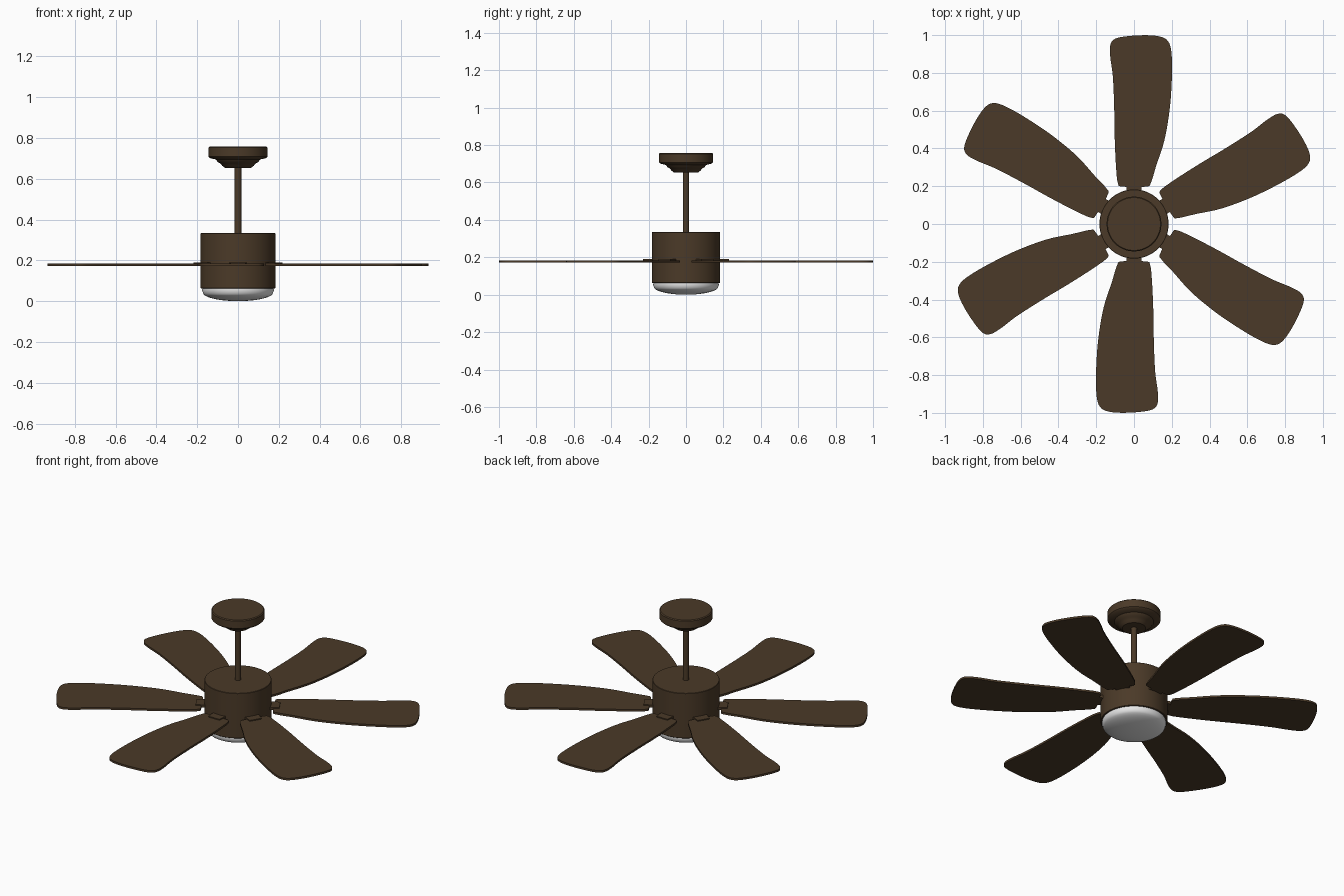
import bpy, bmesh, math
from mathutils import Matrix, Vector

if "Cube" in bpy.data.objects:
    bpy.data.objects.remove(bpy.data.objects["Cube"])


def material(name, rgb):
    m = bpy.data.materials.new(name)
    m.diffuse_color = (*rgb, 1)
    m.use_nodes = True
    m.node_tree.nodes["Principled BSDF"].inputs["Base Color"].default_value = m.diffuse_color
    return m


BRONZE = material("dark_bronze", (0.070, 0.042, 0.021))
GLASS = material("frosted_white", (0.85, 0.85, 0.85))


def finish(name, bm, mat, angle=35):
    bmesh.ops.recalc_face_normals(bm, faces=bm.faces)
    me = bpy.data.meshes.new(name)
    bm.to_mesh(me)
    bm.free()
    me.materials.append(mat)
    ob = bpy.data.objects.new(name, me)
    bpy.context.collection.objects.link(ob)
    bpy.ops.object.select_all(action='DESELECT')
    ob.select_set(True)
    bpy.context.view_layer.objects.active = ob
    bpy.ops.object.shade_smooth_by_angle(angle=math.radians(angle))
    return ob


def lathe(name, profile, mat, steps=64):
    """Spin an (r, z) profile that starts and ends on the axis."""
    bm = bmesh.new()
    vs = [bm.verts.new((r, 0, z)) for r, z in profile]
    es = [bm.edges.new(p) for p in zip(vs, vs[1:])]
    bmesh.ops.spin(bm, geom=vs + es, cent=(0, 0, 0), axis=(0, 0, 1),
                   angle=math.tau, steps=steps, use_duplicate=False)
    bmesh.ops.remove_doubles(bm, verts=bm.verts, dist=1e-5)
    return finish(name, bm, mat)


def smooth_loop(pts, n=5):
    """Closed Catmull-Rom curve through the points."""
    out = []
    for i in range(len(pts)):
        a, b, c, d = (Vector(pts[(i + k) % len(pts)]) for k in (-1, 0, 1, 2))
        for j in range(n):
            t = j / n
            out.append(0.5 * (2 * b + (c - a) * t + (2 * a - 5 * b + 4 * c - d) * t ** 2
                              + (3 * b - a - 3 * c + d) * t ** 3))
    return out


def prism(name, pts, z0, z1, mat, rot):
    bm = bmesh.new()
    f = bm.faces.new([bm.verts.new((x, y, z0)) for x, y in pts])
    ext = bmesh.ops.extrude_face_region(bm, geom=[f])
    top = [v for v in ext["geom"] if isinstance(v, bmesh.types.BMVert)]
    bmesh.ops.translate(bm, verts=top, vec=(0, 0, z1 - z0))
    bmesh.ops.transform(bm, verts=bm.verts, matrix=Matrix.Rotation(rot, 4, 'Z'))
    return finish(name, bm, mat)


# Ceiling mount, rod and motor drum
lathe("ceiling_canopy", [(0, 0.757), (0.140, 0.757), (0.145, 0.752), (0.145, 0.708),
                         (0.138, 0.701), (0.108, 0.694), (0.098, 0.680), (0.088, 0.676),
                         (0.078, 0.664), (0.064, 0.653), (0, 0.652)], BRONZE)
lathe("down_rod", [(0, 0.66), (0.017, 0.66), (0.017, 0.33), (0, 0.33)], BRONZE, 32)
lathe("motor_housing", [(0, 0.334), (0.181, 0.334), (0.183, 0.332), (0.183, 0.064),
                        (0.181, 0.062), (0, 0.062)], BRONZE)

# Light bowl
bowl = [(0, 0.065), (0.174, 0.065), (0.176, 0.052), (0.172, 0.042)]
bowl += [(0.172 * math.cos(a), 0.042 - 0.042 * math.sin(a))
         for a in (math.radians(10 * k) for k in range(1, 9))]
lathe("light_bowl", bowl + [(0, 0)], GLASS)

# Six curved blades, each with a bracket
outline = smooth_loop([
    (-0.060, 0.198), (-0.085, 0.215), (-0.095, 0.30), (-0.102, 0.45), (-0.105, 0.62),
    (-0.112, 0.78), (-0.126, 0.89), (-0.123, 0.955), (-0.085, 0.986), (0.03, 0.999),
    (0.13, 0.994), (0.180, 0.968), (0.199, 0.90), (0.200, 0.76), (0.188, 0.60),
    (0.160, 0.44), (0.118, 0.31), (0.090, 0.22), (0.065, 0.198)])
bracket = [(-0.042, 0.165), (0.042, 0.165), (0.036, 0.23), (-0.036, 0.23)]
for i in range(6):
    rot = i * math.tau / 6
    prism(f"blade_{i + 1}", outline, 0.172, 0.184, BRONZE, rot)
    prism(f"blade_bracket_{i + 1}", bracket, 0.174, 0.190, BRONZE, rot)
